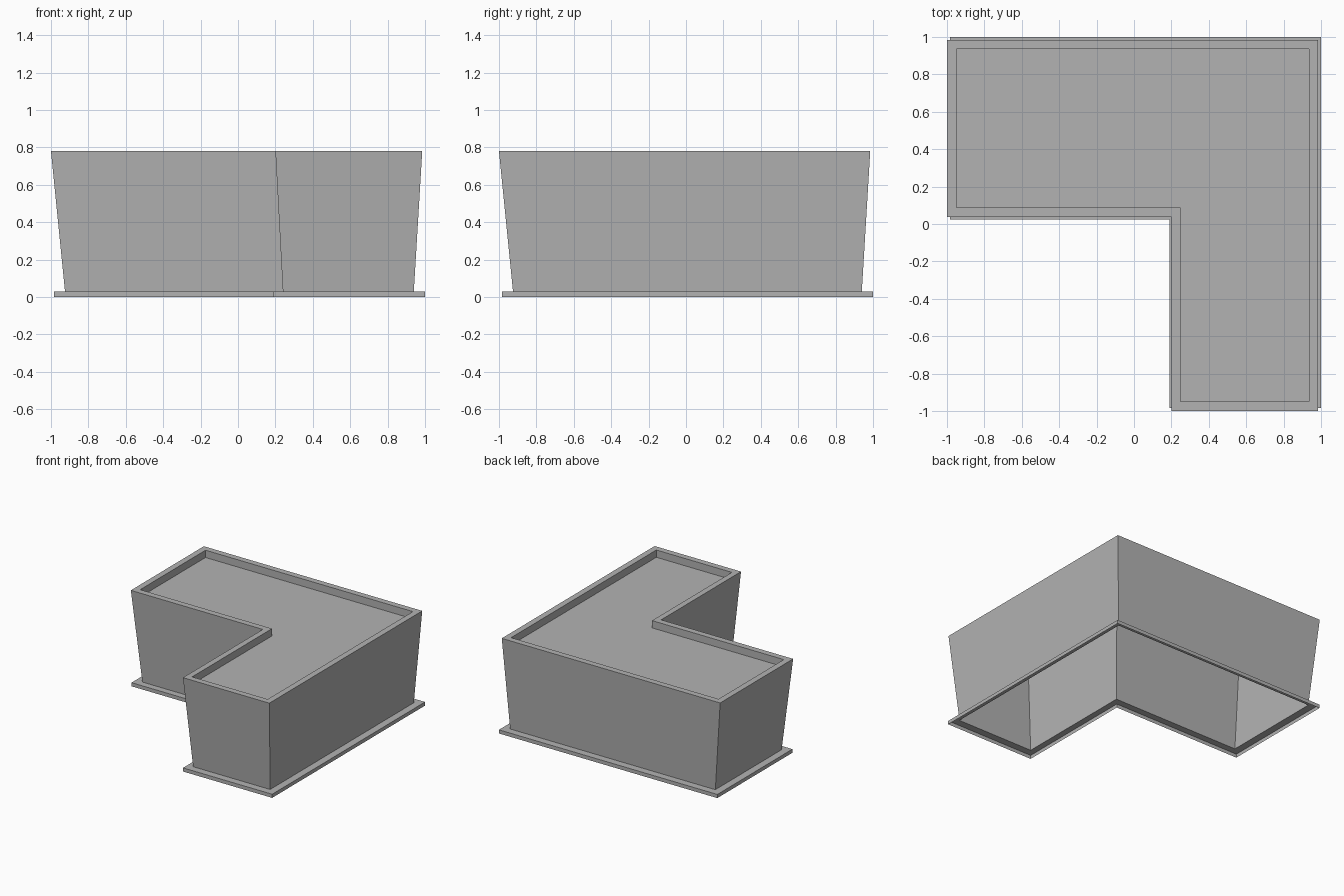
import bpy, bmesh

cube = bpy.data.objects.get("Cube")
if cube:
    bpy.data.objects.remove(cube, do_unlink=True)

# One grey finish for the whole planter
grey = bpy.data.materials.new("plain grey")
grey.use_nodes = True
grey.diffuse_color = (0.45, 0.45, 0.45, 1)
grey.node_tree.nodes["Principled BSDF"].inputs["Base Color"].default_value = (0.45, 0.45, 0.45, 1)


def ell(low, high, notch_x, notch_y, z):
    """Counter-clockwise L outline; low and high bound both x and y."""
    return [(notch_x, low, z), (high, low, z), (high, high, z),
            (low, high, z), (low, notch_y, z), (notch_x, notch_y, z)]


def shell(name, outlines, cap=False):
    """Join successive outlines with flat faces, optionally closing the last."""
    bm = bmesh.new()
    rings = [[bm.verts.new(p) for p in outline] for outline in outlines]
    for a, b in zip(rings, rings[1:]):
        for i in range(len(a)):
            j = (i + 1) % len(a)
            bm.faces.new((a[i], a[j], b[j], b[i]))
    if cap:
        bm.faces.new(rings[-1])
    mesh = bpy.data.meshes.new(name)
    bm.to_mesh(mesh)
    bm.free()
    mesh.materials.append(grey)
    obj = bpy.data.objects.new(name, mesh)
    bpy.context.collection.objects.link(obj)
    return obj


top, base_top, recess_floor = 0.78, 0.03, 0.72

foot = ell(-0.985, 1.0, 0.19, 0.025, 0)
ledge = ell(-0.985, 1.0, 0.19, 0.025, base_top)
wall_foot = ell(-0.925, 0.94, 0.24, 0.08, base_top)
rim_outer = ell(-1.0, 0.985, 0.2, 0.037, top)
rim_inner = ell(-0.95, 0.935, 0.248, 0.087, top)
floor_edge = ell(-0.95, 0.935, 0.248, 0.087, recess_floor)

# Open-bottomed base ledge, flared walls, flat rim and sunken top
shell("base_ledge", [foot, ledge, wall_foot])
shell("flared_walls", [wall_foot, rim_outer])
shell("top_rim", [rim_outer, rim_inner])
shell("sunken_top", [rim_inner, floor_edge], cap=True)
